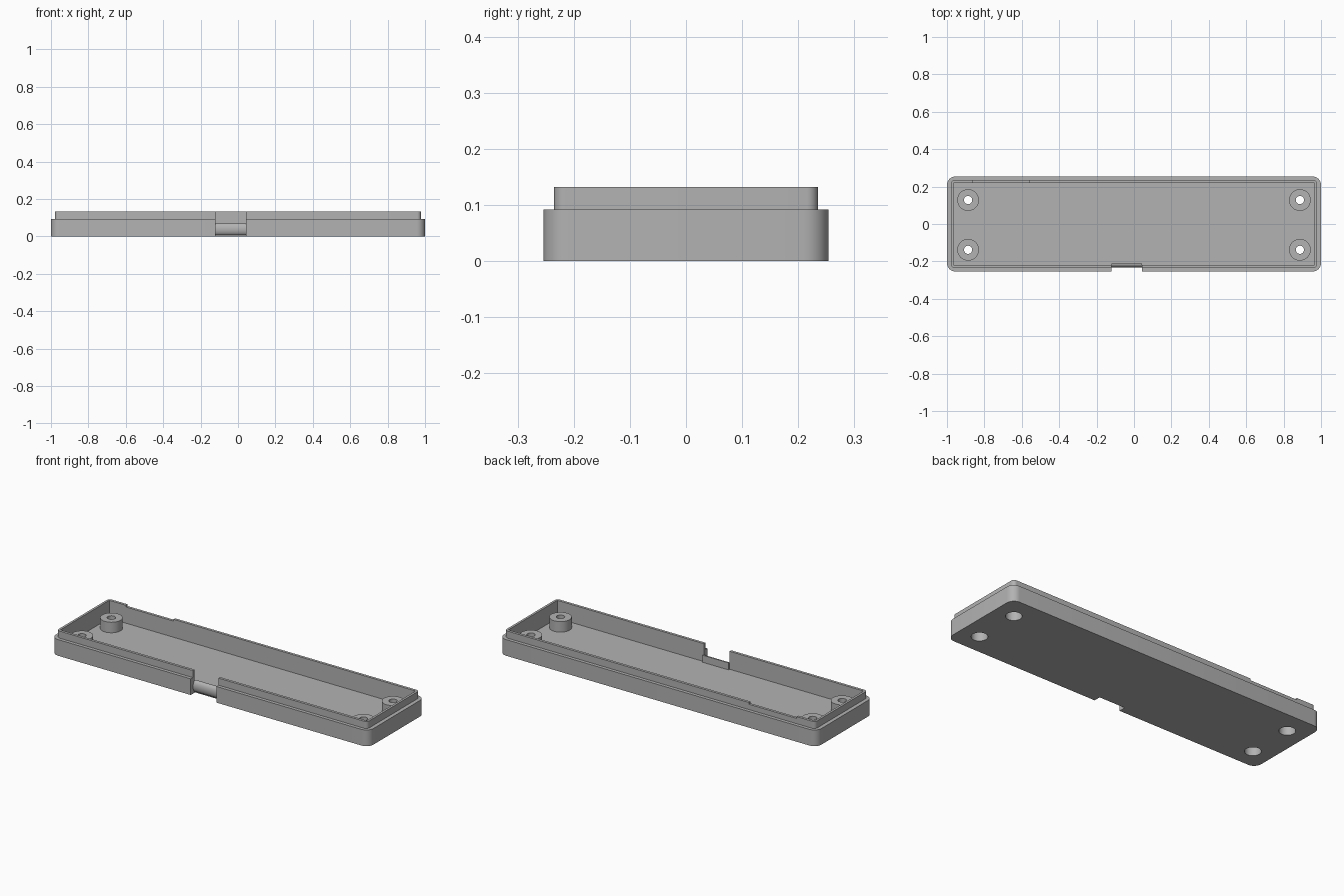
import bpy
import bmesh
import math

if "Cube" in bpy.data.objects:
    bpy.data.objects.remove(bpy.data.objects["Cube"], do_unlink=True)

FLOOR = 0.03
SHOULDER = 0.092
RIM = 0.132
HOLE = 0.042

grey = bpy.data.materials.new("plain grey")
grey.use_nodes = True
grey.diffuse_color = (0.45, 0.45, 0.45, 1)
grey.node_tree.nodes["Principled BSDF"].inputs["Base Color"].default_value = grey.diffuse_color


def finish(name, bm):
    bmesh.ops.recalc_face_normals(bm, faces=bm.faces)
    mesh = bpy.data.meshes.new(name)
    bm.to_mesh(mesh)
    bm.free()
    mesh.materials.append(grey)
    obj = bpy.data.objects.new(name, mesh)
    bpy.context.collection.objects.link(obj)
    return obj


def activate(obj):
    bpy.ops.object.select_all(action="DESELECT")
    obj.select_set(True)
    bpy.context.view_layer.objects.active = obj


def smooth(obj):
    activate(obj)
    bpy.ops.object.shade_smooth_by_angle(angle=math.radians(30))


def prism(name, points, axis, low, high):
    """Extrude a closed outline along x or z."""
    bm = bmesh.new()
    place = (lambda p, t: (t, p[0], p[1])) if axis == "x" else (lambda p, t: (p[0], p[1], t))
    face = bm.faces.new([bm.verts.new(place(p, low)) for p in points])
    new = bmesh.ops.extrude_face_region(bm, geom=[face])["geom"]
    shift = place((0, 0), high - low)
    bmesh.ops.translate(bm, vec=shift, verts=[v for v in new if isinstance(v, bmesh.types.BMVert)])
    return finish(name, bm)


def rounded(hx, hy, r, steps=8):
    corners = [(1, 1), (-1, 1), (-1, -1), (1, -1)]
    pts = []
    for i, (sx, sy) in enumerate(corners):
        for k in range(steps + 1):
            a = math.pi / 2 * (i + k / steps)
            pts.append((sx * (hx - r) + r * math.cos(a), sy * (hy - r) + r * math.sin(a)))
    return pts


def circle(x, y, r, n=32):
    return [(x + r * math.cos(math.tau * k / n), y + r * math.sin(math.tau * k / n)) for k in range(n)]


def rect(x0, x1, y0, y1):
    return [(x0, y0), (x1, y0), (x1, y1), (x0, y1)]


def combine(obj, tool, operation):
    mod = obj.modifiers.new(operation, "BOOLEAN")
    mod.operation = operation
    mod.solver = "EXACT"
    mod.object = tool
    activate(obj)
    bpy.ops.object.modifier_apply(modifier=mod.name)
    bpy.data.objects.remove(tool, do_unlink=True)


# Tray: rounded body with a stepped lip, hollowed out
tray = prism("tray", rounded(1, 0.254, 0.045), "z", 0, SHOULDER)
combine(tray, prism("lip", rounded(0.978, 0.235, 0.02), "z", 0.05, RIM), "UNION")
combine(tray, prism("cavity", rect(-0.965, 0.965, -0.22, 0.22), "z", FLOOR, 0.2), "DIFFERENCE")

# Cable opening in the front and shallow latch notch in the back lip
combine(tray, prism("opening", rect(-0.12, 0.042, -0.3, -0.215), "z", -0.1, 0.2), "DIFFERENCE")
combine(tray, prism("latch_notch", rect(-0.86, -0.56, 0.21, 0.3), "z", RIM - 0.01, 0.2), "DIFFERENCE")

# Screw holes and stepped standoffs
spots = [(x, y) for x in (-0.887, 0.887) for y in (-0.138, 0.128)]
for x, y in spots:
    combine(tray, prism("drill", circle(x, y, HOLE), "z", -0.1, 0.2), "DIFFERENCE")
smooth(tray)

for i, (x, y) in enumerate(spots):
    bm = bmesh.new()
    profile = [(HOLE, FLOOR), (HOLE, 0.06), (0.022, 0.06), (0.022, 0.09), (0.058, 0.09), (0.058, FLOOR)]
    rings = [[bm.verts.new((px, py, z)) for px, py in circle(x, y, r)] for r, z in profile]
    for a, b in zip(rings, rings[1:] + rings[:1]):
        for k in range(len(a)):
            j = (k + 1) % len(a)
            bm.faces.new((a[k], a[j], b[j], b[k]))
    smooth(finish(f"standoff_{i + 1}", bm))

# Rounded sill across the cable opening
outline = [(-0.21, 0), (-0.21, 0.07)]
for k in range(13):
    a = math.pi / 2 - math.pi * k / 12
    outline.append((-0.215 - 0.018 * math.cos(a), 0.038 + 0.032 * math.sin(a)))
outline.append((-0.215, 0))
smooth(prism("sill", outline, "x", -0.12, 0.042))
